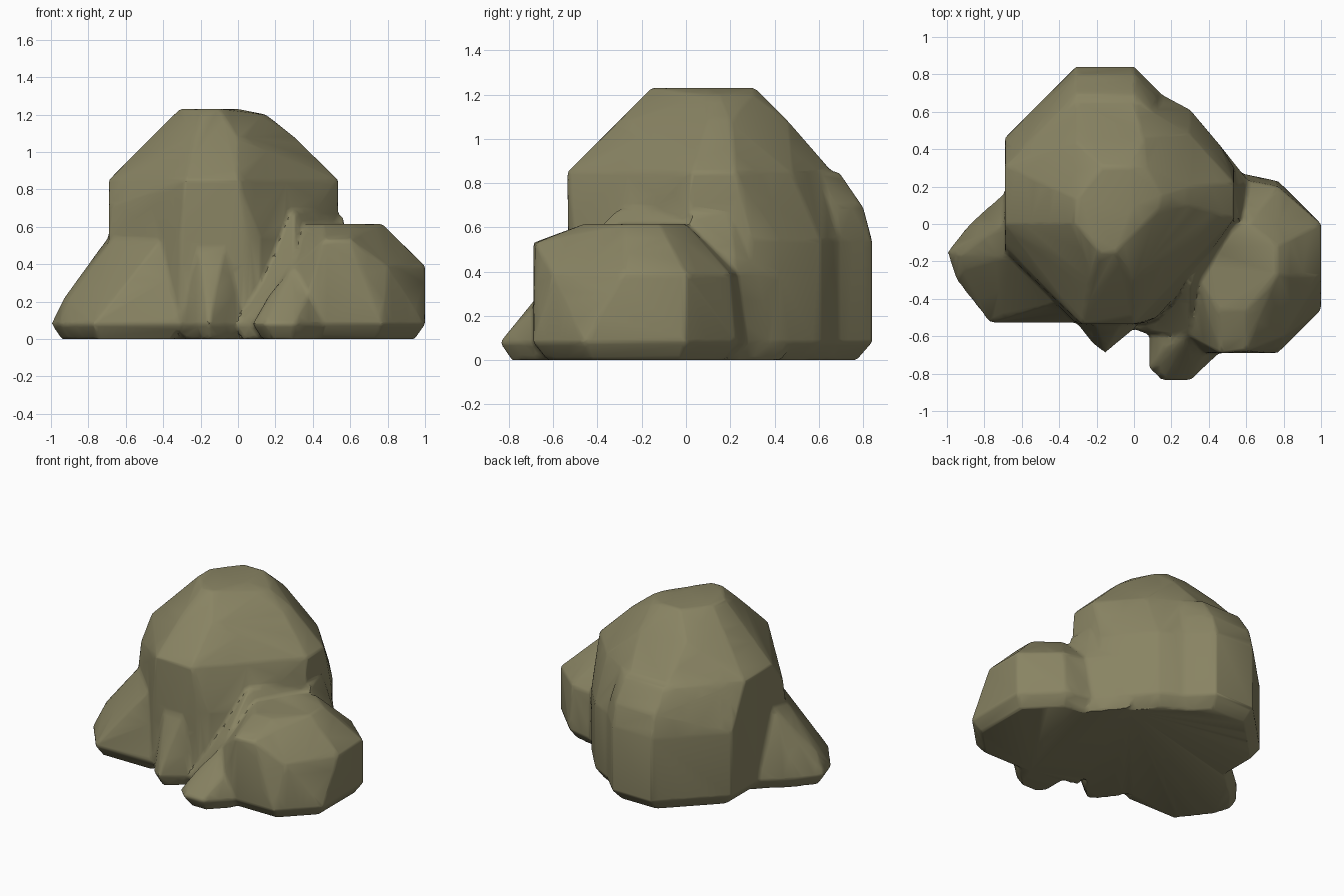
import bpy, bmesh

if "Cube" in bpy.data.objects:
    bpy.data.objects.remove(bpy.data.objects["Cube"])

stone = bpy.data.materials.new("olive stone")
stone.diffuse_color = (0.25, 0.23, 0.125, 1)
stone.use_nodes = True
stone.node_tree.nodes["Principled BSDF"].inputs["Base Color"].default_value = stone.diffuse_color


def ring(z, pts):
    return [(x, y, z) for x, y in pts]


def foot(pts, cx, cy, s):
    """Ground chamfer: outline at z 0.08 and a slightly smaller one at z 0."""
    low = [(cx + (x - cx) * s, cy + (y - cy) * s) for x, y in pts]
    return ring(0.08, pts) + ring(0, low)


def hull(name, pts):
    bm = bmesh.new()
    for p in pts:
        bm.verts.new(p)
    r = bmesh.ops.convex_hull(bm, input=bm.verts[:])
    loose = {g for g in r["geom_interior"] + r["geom_unused"]
             if isinstance(g, bmesh.types.BMVert)}
    bmesh.ops.delete(bm, geom=list(loose), context='VERTS')
    bmesh.ops.recalc_face_normals(bm, faces=bm.faces[:])
    me = bpy.data.meshes.new(name)
    bm.to_mesh(me)
    bm.free()
    ob = bpy.data.objects.new(name, me)
    bpy.context.collection.objects.link(ob)
    return ob


# tall main boulder
wide = [(-.31, .76), (0, .76), (.15, .69), (.3, .61), (.46, .42), (.535, .3), (.535, 0),
        (.3, -.3), (.12, -.5), (.05, -.53), (-.31, -.53), (-.69, -.15), (-.69, .46)]
main = hull("main_boulder",
            foot(wide, -.08, .15, .9) + ring(.54, wide) + ring(.7, [(-.69, -.12)])
            + ring(.85, [(-.31, .66), (0, .66), (.3, .48), (.535, .22), (.535, .03), (0, -.535),
                         (-.28, -.535), (-.69, 0), (-.69, .31)])
            + ring(1.08, [(-.31, .44), (.05, .46), (.3, .2), (.3, .1), (0, -.3), (-.24, -.3), (-.46, .05), (-.46, .2)])
            + ring(1.2, [(.07, .3), (.15, .15), (.13, .08)])
            + ring(1.23, [(-.17, .31), (-.02, .31), (0, .1), (-.1, -.155), (-.18, -.155), (-.31, 0), (-.31, .13)]))

# rounded swelling at the back
bulge = hull("back_bulge",
             foot([(-.31, .84), (0, .84), (.15, .69), (0, .2), (-.5, .2), (-.69, .46)], -.2, .3, .87)
             + ring(.54, [(-.31, .84), (0, .84), (.15, .69), (0, .2), (-.69, .46)])
             + ring(.69, [(-.31, .8), (0, .8), (.12, .68)])
             + ring(.85, [(-.31, .69), (0, .69), (-.68, .31), (.1, .6)]))

# low boulder on the right
low = [(1, 0), (1, -.46), (.77, -.69), (.33, -.69), (.2, -.5), (.2, 0), (.4, .3), (.535, .28), (.61, .23), (.77, .23)]
side = hull("side_boulder",
            foot(low, .6, -.22, .86)
            + ring(.39, [(1, 0), (1, -.28), (.77, .2), (.61, .23), (.8, -.6), (.3, -.6)])
            + ring(.46, [(.6, .15), (.74, .12)])
            + ring(.53, [(.46, -.69), (.6, -.68)])
            + ring(.615, [(.4, 0), (.62, 0), (.77, -.12), (.77, -.27), (.6, -.46), (.45, -.46), (.3, -.2)]))

# sloping skirt on the left
skirt = [(-.6, .25), (-.69, .15), (-.88, 0), (-1, -.15), (-.95, -.3), (-.77, -.53), (-.31, -.53), (-.2, 0)]
left = hull("left_skirt", foot(skirt, -.6, -.15, .86)
            + ring(.22, [(-.93, -.17), (-.9, -.24), (-.7, -.46)])
            + ring(.38, [(-.8, -.12)]) + ring(.55, [(-.69, 0), (-.66, -.17), (-.4, -.42)]))

# pointed buttress in the front middle
nose = [(-.33, -.5), (-.22, -.64), (-.155, -.69), (-.06, -.61), (0, -.56), (.1, -.3), (-.3, -.3)]
front = hull("front_buttress", foot(nose, -.1, -.45, .8)
             + ring(.22, [(-.16, -.62), (-.03, -.56)]) + ring(.58, [(-.22, -.5), (-.05, -.5)]))

# small toe in front of the side boulder
tip = [(.08, -.57), (.08, -.77), (.15, -.84), (.3, -.84), (.46, -.69), (.5, -.5), (.1, -.45)]
toe = hull("front_toe", foot(tip, .28, -.62, .75)
           + ring(.16, [(.14, -.75), (.28, -.75)])
           + ring(.24, [(.17, -.66), (.38, -.69)]) + ring(.4, [(.3, -.58), (.4, -.55)]))

# flank filling the gully between the boulders
shelf = hull("joining_flank", foot([(0, -.565), (.08, -.59), (.4, -.6), (.5, 0), (.2, .1)], .25, -.3, .93)
             + ring(.39, [(.3, -.6), (.2, -.48)])
             + ring(.68, [(.3, -.32), (.36, -.2), (.53, .05), (.2, 0)]))
back_fill = hull("back_fill", foot([(.3, .1), (.4, .48), (.5, .36), (.61, .23), (.6, 0)], .45, .2, .85)
                 + ring(.39, [(.46, .42), (.535, .31), (.61, .23)])
                 + ring(.66, [(.535, .2), (.56, .02), (.3, 0)]))

# fuse everything into one weathered rock
parts = [main, bulge, side, left, front, toe, shelf, back_fill]
for ob in parts:
    ob.select_set(True)
bpy.context.view_layer.objects.active = main
bpy.ops.object.join()
main.name = "rock"
rem = main.modifiers.new("fuse", 'REMESH')
rem.mode = 'VOXEL'
rem.voxel_size = 0.014
smo = main.modifiers.new("soften", 'SMOOTH')
smo.factor = 0.5
smo.iterations = 3
dec = main.modifiers.new("facets", 'DECIMATE')
dec.ratio = 0.035
for m in [m.name for m in main.modifiers]:
    bpy.ops.object.modifier_apply(modifier=m)
main.data.materials.clear()
main.data.materials.append(stone)
for p in main.data.polygons:
    p.material_index = 0
bpy.ops.object.shade_smooth_by_angle(angle=0.6)
